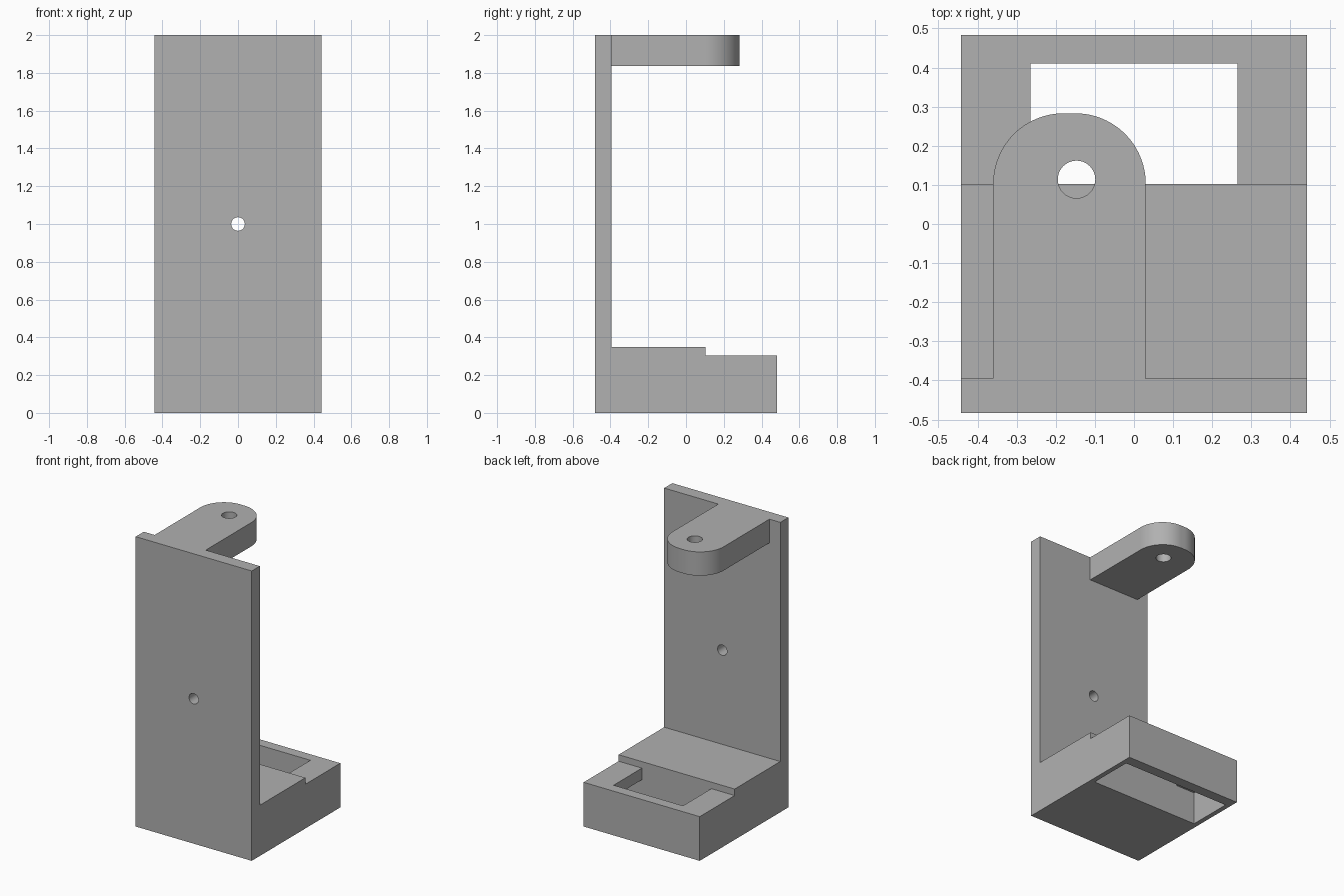
import bpy, bmesh, math
from mathutils import Vector

old = bpy.data.objects.get("Cube")
if old:
    bpy.data.objects.remove(old, do_unlink=True)

grey = bpy.data.materials.new("plain grey")
grey.use_nodes = True
colour = (0.44, 0.44, 0.44, 1)
grey.diffuse_color = colour
grey.node_tree.nodes["Principled BSDF"].inputs["Base Color"].default_value = colour


def prism(name, points, direction):
    """Extrude a closed outline along a direction."""
    bm = bmesh.new()
    face = bm.faces.new([bm.verts.new(p) for p in points])
    result = bmesh.ops.extrude_face_region(bm, geom=[face])
    top = [v for v in result["geom"] if isinstance(v, bmesh.types.BMVert)]
    bmesh.ops.translate(bm, verts=top, vec=Vector(direction))
    bmesh.ops.recalc_face_normals(bm, faces=bm.faces)
    mesh = bpy.data.meshes.new(name)
    bm.to_mesh(mesh)
    bm.free()
    mesh.materials.append(grey)
    obj = bpy.data.objects.new(name, mesh)
    bpy.context.collection.objects.link(obj)
    return obj


def block(name, x0, x1, y0, y1, z0, z1):
    outline = [(x0, y0, z0), (x1, y0, z0), (x1, y1, z0), (x0, y1, z0)]
    return prism(name, outline, (0, 0, z1 - z0))


def arc(cx, cy, r, start, end, steps):
    angles = [math.radians(start + (end - start) * i / steps) for i in range(steps + 1)]
    return [(cx + r * math.cos(a), cy + r * math.sin(a)) for a in angles]


def combine(target, other, operation):
    """Apply a boolean and discard the helper."""
    mod = target.modifiers.new(other.name, "BOOLEAN")
    mod.operation = operation
    mod.solver = "EXACT"
    mod.object = other
    bpy.context.view_layer.objects.active = target
    bpy.ops.object.modifier_apply(modifier=mod.name)
    bpy.data.objects.remove(other, do_unlink=True)


# Upright plate and stepped base, as one side profile
HALF_X, HALF_Y, PLATE_Y, STEP_Y = 0.443, 0.483, -0.395, 0.102
profile = [(-HALF_Y, 0), (HALF_Y, 0), (HALF_Y, 0.305), (STEP_Y, 0.305),
           (STEP_Y, 0.35), (PLATE_Y, 0.35), (PLATE_Y, 2), (-HALF_Y, 2)]
body = prism("bracket_body", [(-HALF_X, y, z) for y, z in profile], (2 * HALF_X, 0, 0))

# Rounded arm at the top
X0, X1, END, R = -0.36, 0.03, 0.283, 0.18
outline = [(X0, -0.44), (X1, -0.44)]
outline += arc(X1 - R, END - R, R, 0, 90, 24) + arc(X0 + R, END - R, R, 90, 180, 24)
arm = prism("arm", [(x, y, 1.836) for x, y in outline], (0, 0, 0.164))
combine(body, arm, "UNION")

# Hole through the arm
circle = arc(-0.147, 0.114, 0.048, 0, 360, 40)[:-1]
hole = prism("arm_hole", [(x, y, 1.7) for x, y in circle], (0, 0, 0.4))
combine(body, hole, "DIFFERENCE")

# Hole through the plate
circle = arc(0, 1, 0.036, 0, 360, 32)[:-1]
hole = prism("plate_hole", [(x, -0.6, z) for x, z in circle], (0, 0.4, 0))
combine(body, hole, "DIFFERENCE")

# Wide pocket from below, narrower opening above it
combine(body, block("pocket", -0.41, 0.41, STEP_Y, 0.411, -0.1, 0.225), "DIFFERENCE")
combine(body, block("opening", -0.265, 0.265, STEP_Y, 0.411, 0.1, 0.45), "DIFFERENCE")

bpy.ops.object.select_all(action="DESELECT")
body.select_set(True)
bpy.context.view_layer.objects.active = body
bpy.ops.object.shade_smooth_by_angle(angle=math.radians(30))
